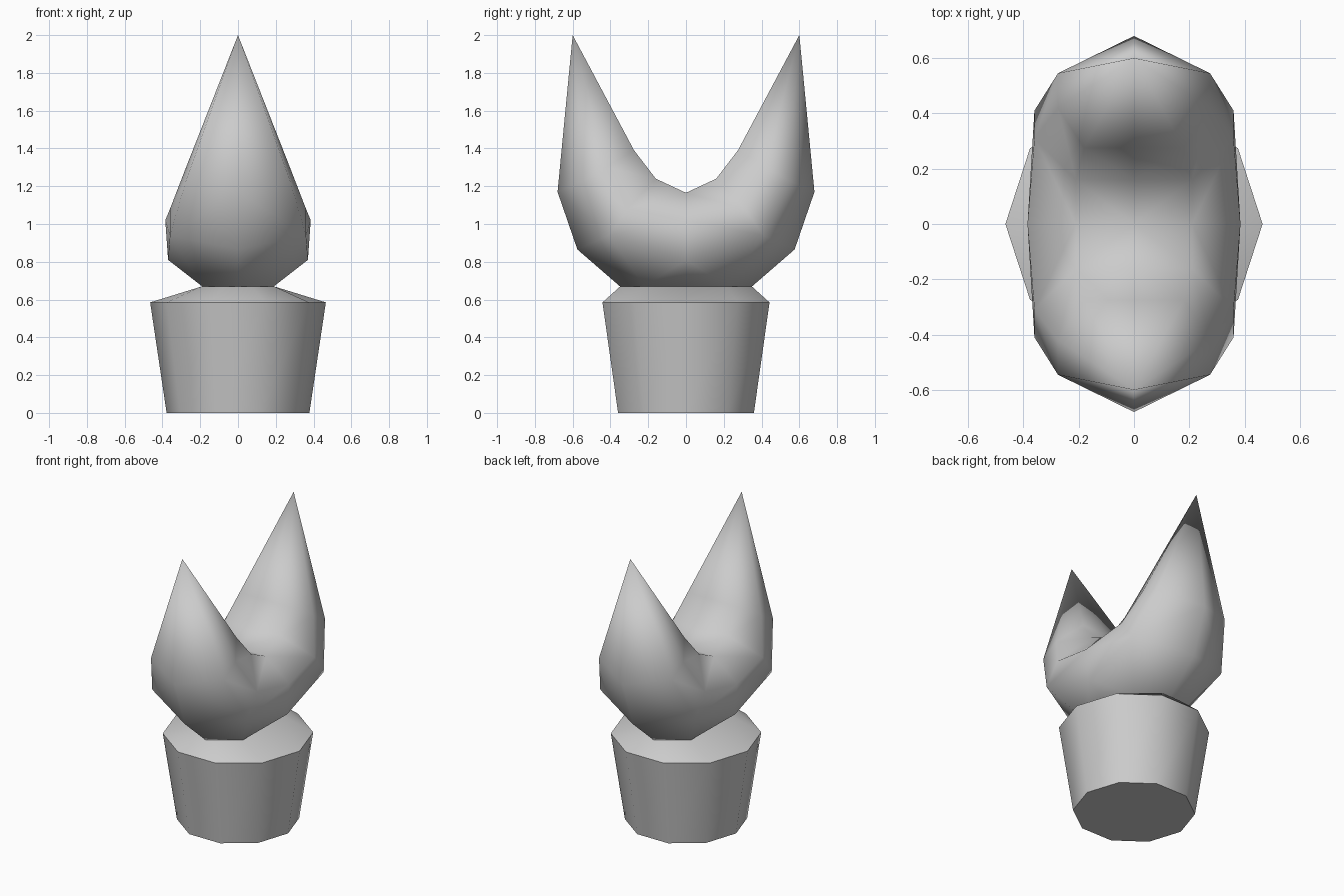
import bpy, bmesh
from math import cos, sin, pi, radians

if "Cube" in bpy.data.objects:
    bpy.data.objects.remove(bpy.data.objects["Cube"])


def finish(bm, name, angle):
    bmesh.ops.remove_doubles(bm, verts=bm.verts, dist=0.0005)
    bmesh.ops.recalc_face_normals(bm, faces=bm.faces)
    mesh = bpy.data.meshes.new(name)
    bm.to_mesh(mesh)
    bm.free()
    obj = bpy.data.objects.new(name, mesh)
    bpy.context.collection.objects.link(obj)
    bpy.ops.object.select_all(action='DESELECT')
    obj.select_set(True)
    bpy.context.view_layer.objects.active = obj
    bpy.ops.object.shade_smooth_by_angle(angle=radians(angle))
    return obj


# Pot: ten-sided tapered rings, the last one squeezed to meet the plant
bm = bmesh.new()
rings = []
for rx, ry, xmax, z in [(0.378, 0.378, 1, 0), (0.465, 0.465, 1, 0.585),
                        (0.235, 0.366, 0.19, 0.67)]:
    rings.append([bm.verts.new((max(-xmax, min(xmax, rx * cos(i * pi / 5))),
                                ry * sin(i * pi / 5), z)) for i in range(10)])
for a, b in zip(rings, rings[1:]):
    for i in range(10):
        j = (i + 1) % 10
        bm.faces.new((a[i], a[j], b[j], b[i]))
bm.faces.new(rings[0][::-1])
bm.faces.new(rings[-1])
finish(bm, "pot", 40)

# Forked plant: one quarter, mirrored in x and y
P = {
    "mid_top": (0, 0, 1.165), "mid_edge": (0.21, 0, 1.165),
    "mid_hi": (0.385, 0, 1.02),
    "mid_lo": (0.37, 0, 0.81), "base_side": (0.19, 0, 0.67),
    "base_mid": (0, 0, 0.67), "base_corner": (0.19, 0.22, 0.67),
    "base_end": (0, 0.35, 0.67),
    "b_in": (0, 0.16, 1.24), "b_edge": (0.21, 0.16, 1.24),
    "b_hi": (0.36, 0.31, 1.08),
    "b_lo": (0.36, 0.41, 0.94), "b_out": (0, 0.575, 0.865),
    "c_in": (0, 0.275, 1.39), "c_edge": (0.18, 0.275, 1.39),
    "c_hi": (0.275, 0.42, 1.3),
    "c_lo": (0.275, 0.545, 1.23), "c_out": (0, 0.68, 1.17),
    "tip": (0, 0.6, 2.0),
}
FACES = [
    "mid_top b_in b_edge mid_edge", "mid_edge b_edge b_hi mid_hi",
    "mid_hi b_hi b_lo mid_lo",
    "mid_lo b_lo base_corner", "mid_lo base_corner base_side",
    "b_lo b_out base_end base_corner",
    "base_mid base_side base_corner base_end",
    "b_in c_in c_edge b_edge", "b_edge c_edge c_hi b_hi",
    "b_hi c_hi c_lo b_lo", "b_lo c_lo c_out b_out",
    "c_in tip c_edge", "c_edge tip c_hi", "c_hi tip c_lo", "c_lo tip c_out",
]
bm = bmesh.new()
for sx in (1, -1):
    for sy in (1, -1):
        v = {k: bm.verts.new((x * sx, y * sy, z)) for k, (x, y, z) in P.items()}
        for f in FACES:
            bm.faces.new([v[k] for k in f.split()])
finish(bm, "forked_plant", 85)
